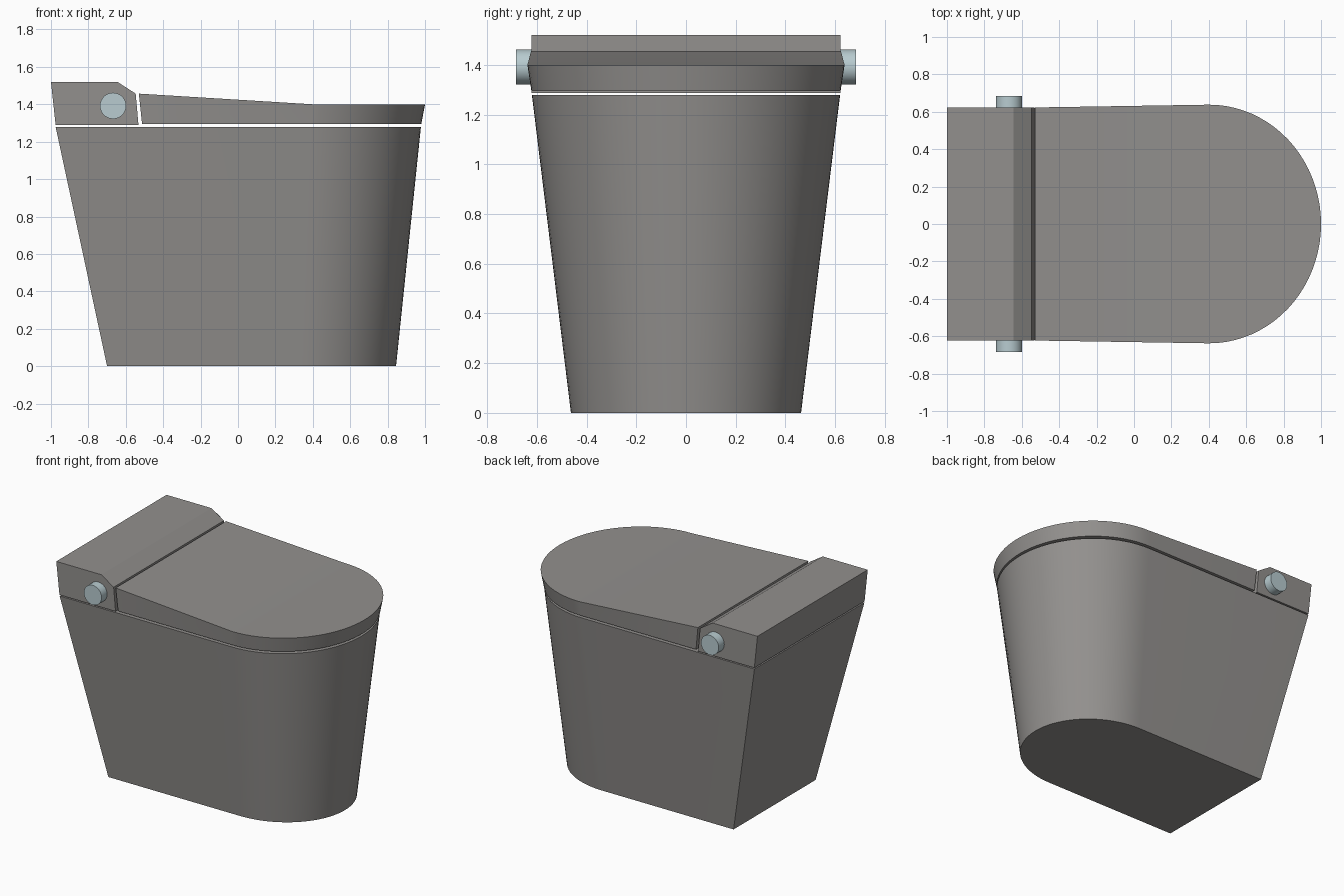
import bpy, bmesh, math

if "Cube" in bpy.data.objects:
    bpy.data.objects.remove(bpy.data.objects["Cube"])


def material(name, rgb):
    m = bpy.data.materials.new(name)
    m.diffuse_color = (*rgb, 1)
    m.use_nodes = True
    m.node_tree.nodes["Principled BSDF"].inputs["Base Color"].default_value = m.diffuse_color
    return m


GREY = material("warm grey", (0.29, 0.28, 0.27))
STEEL = material("pale blue steel", (0.48, 0.60, 0.63))
SEG = 40


def outline(back, start, end, half_back, half, height):
    """D-shaped ring: straight back and sides, elliptical nose towards +x."""
    pts = [(back, -half_back)]
    for i in range(SEG + 1):
        a = -math.pi / 2 + math.pi * i / SEG
        pts.append((start + (end - start) * math.cos(a), half * math.sin(a)))
    pts.append((back, half_back))
    return [(x, y, height(x)) for x, y in pts]


def loft(name, lower, upper, mat):
    """Closed solid between two rings with the same point count."""
    bm = bmesh.new()
    lo = [bm.verts.new(p) for p in lower]
    up = [bm.verts.new(p) for p in upper]
    n = len(lo)
    for i in range(n):
        j = (i + 1) % n
        bm.faces.new((lo[i], lo[j], up[j], up[i]))
    caps = [(lo[::-1], True), (up, False)]
    for ring, _ in caps:
        if n > 10:
            # split the cap where the nose begins so each face is planar
            k = {v: i for i, v in enumerate(ring)}
            bm.faces.new(ring[1:-1])
            bm.faces.new((ring[0], ring[1], ring[-2], ring[-1]))
        else:
            bm.faces.new(ring)
    bmesh.ops.recalc_face_normals(bm, faces=bm.faces[:])
    me = bpy.data.meshes.new(name)
    bm.to_mesh(me)
    bm.free()
    me.materials.append(mat)
    ob = bpy.data.objects.new(name, me)
    bpy.context.collection.objects.link(ob)
    smooth(ob)
    return ob


def smooth(ob):
    bpy.ops.object.select_all(action='DESELECT')
    ob.select_set(True)
    bpy.context.view_layer.objects.active = ob
    bpy.ops.object.shade_smooth_by_angle(angle=math.radians(25))


# tapered bowl body
loft("bowl_body",
     outline(-0.70, 0.34, 0.845, 0.463, 0.463, lambda x: 0.0),
     outline(-0.975, 0.39, 0.978, 0.62, 0.62, lambda x: 1.279), GREY)

# lid, rising gently towards the hinge
loft("lid",
     outline(-0.513, 0.39, 0.980, 0.62, 0.622, lambda x: 1.295),
     outline(-0.53, 0.40, 1.0, 0.623, 0.638,
             lambda x: 1.40 if x > 0.3 else 1.457), GREY)

# rear housing: side profile extruded across y
profile = [(-0.975, 1.288), (-0.532, 1.288), (-0.547, 1.457),
           (-0.645, 1.52), (-1.0, 1.52)]
loft("rear_housing", [(x, -0.622, z) for x, z in profile],
     [(x, 0.622, z) for x, z in profile], GREY)

# side knobs
for side, label in ((-1, "right"), (1, "left")):
    bpy.ops.mesh.primitive_cylinder_add(
        vertices=40, radius=0.07, depth=0.075,
        location=(-0.668, side * 0.6475, 1.392),
        rotation=(math.pi / 2, 0, 0))
    knob = bpy.context.object
    knob.name = label + "_knob"
    knob.data.materials.append(STEEL)
    smooth(knob)
